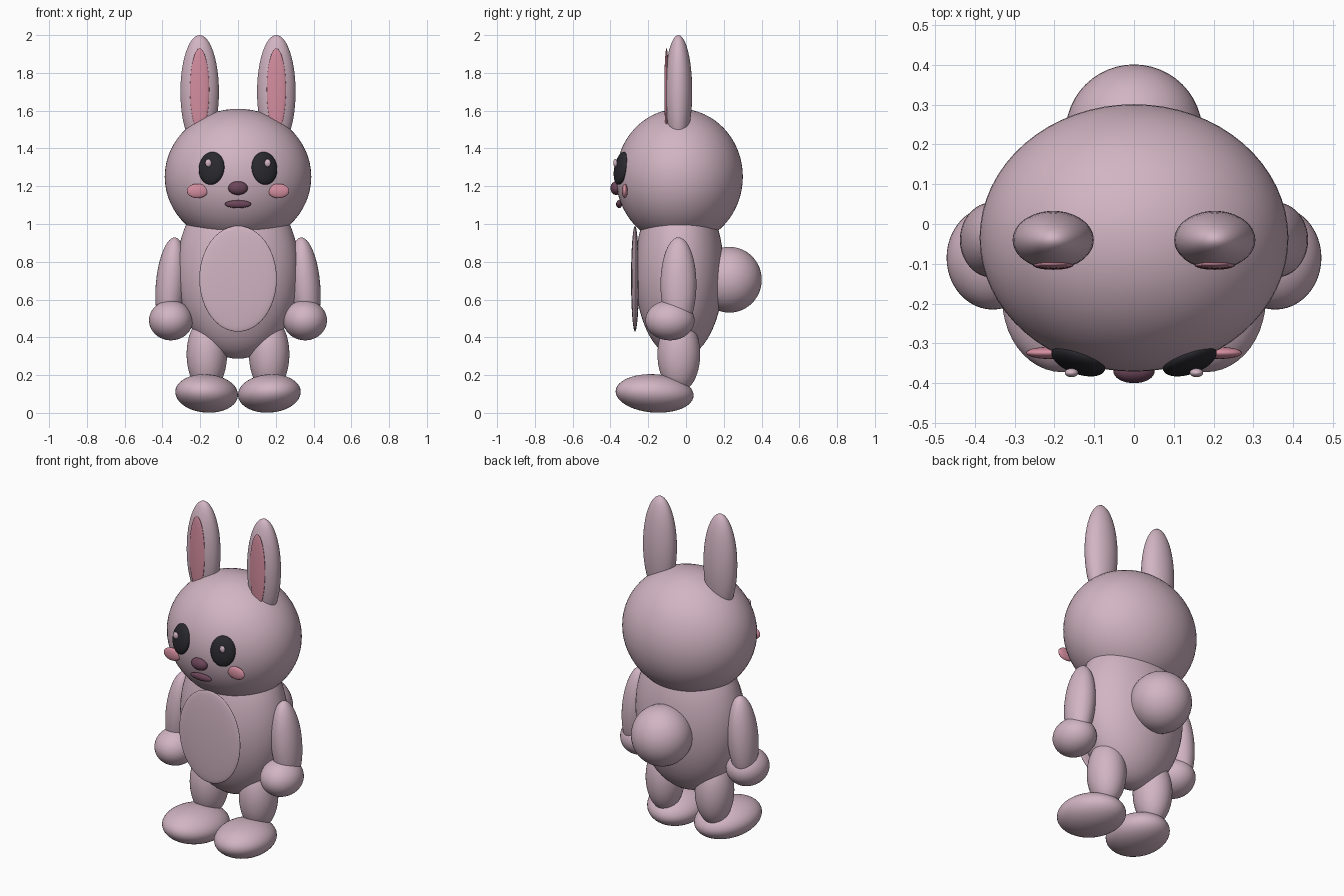
import bpy
from math import radians

if "Cube" in bpy.data.objects:
    bpy.data.objects.remove(bpy.data.objects["Cube"])


def material(name, color):
    m = bpy.data.materials.new(name)
    m.diffuse_color = (*color, 1)
    m.use_nodes = True
    m.node_tree.nodes["Principled BSDF"].inputs["Base Color"].default_value = m.diffuse_color
    return m


FUR = material("dusty pink fur", (0.64, 0.46, 0.54))
PINK = material("rose pink", (0.66, 0.27, 0.35))
MAUVE = material("dark mauve", (0.15, 0.06, 0.10))
BLACK = material("soft black", (0.022, 0.022, 0.027))


def ellipsoid(name, center, radii, mat, rot=(0, 0, 0), seg=48):
    bpy.ops.mesh.primitive_uv_sphere_add(
        segments=seg, ring_count=seg // 2, radius=1, location=center,
        rotation=[radians(a) for a in rot])
    ob = bpy.context.object
    ob.name = name
    ob.scale = radii
    ob.data.materials.append(mat)
    bpy.ops.object.shade_smooth()
    return ob


def pair(name, center, radii, mat, rot=(0, 0, 0), seg=48):
    # Right-hand part plus its mirror image across x = 0
    for side, s in (("right", 1), ("left", -1)):
        ellipsoid(f"{side}_{name}", (s * center[0], center[1], center[2]),
                  radii, mat, (rot[0], s * rot[1], s * rot[2]), seg)


# Torso and head
ellipsoid("body", (0, -0.035, 0.75), (0.325, 0.235, 0.463), FUR, seg=64)
ellipsoid("belly", (0, -0.27, 0.71), (0.205, 0.021, 0.28), FUR)
ellipsoid("head", (0, -0.035, 1.25), (0.388, 0.336, 0.36), FUR, seg=64)
ellipsoid("tail", (0, 0.23, 0.705), (0.172, 0.171, 0.174), FUR)

# Ears
pair("ear", (0.203, -0.04, 1.70), (0.102, 0.073, 0.30), FUR)
pair("inner_ear", (0.203, -0.103, 1.71), (0.051, 0.012, 0.22), PINK)

# Face
pair("eye", (0.14, -0.343, 1.295), (0.071, 0.03, 0.088), BLACK, (-11, 0, 20))
pair("eye_glint", (0.157, -0.374, 1.323), (0.017, 0.011, 0.021), FUR, seg=24)
pair("cheek", (0.215, -0.324, 1.175), (0.056, 0.015, 0.038), PINK, seg=32)
ellipsoid("nose", (0, -0.37, 1.19), (0.052, 0.03, 0.036), MAUVE, seg=32)
ellipsoid("mouth", (0, -0.354, 1.105), (0.07, 0.016, 0.021), MAUVE, seg=32)

# Limbs
pair("arm", (0.355, -0.04, 0.68), (0.08, 0.095, 0.25), FUR, (0, -5, 0))
pair("hand", (0.355, -0.085, 0.49), (0.116, 0.13, 0.106), FUR)
pair("leg", (0.165, -0.038, 0.31), (0.107, 0.113, 0.20), FUR)
pair("foot", (0.166, -0.166, 0.103), (0.165, 0.208, 0.101), FUR, (-4, -3, 10))
